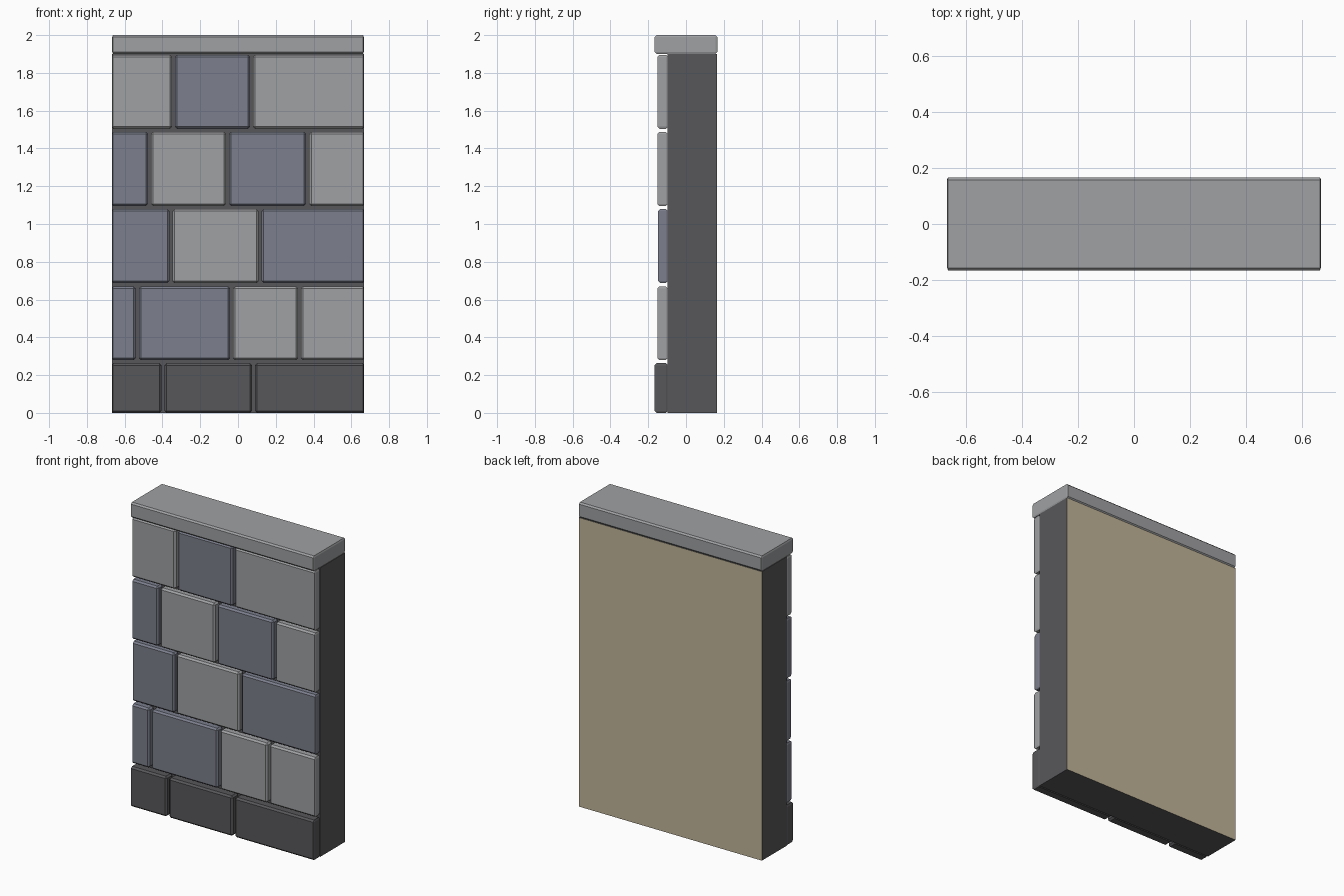
import bpy, bmesh
from mathutils import Vector

if "Cube" in bpy.data.objects:
    bpy.data.objects.remove(bpy.data.objects["Cube"])

def material(name, rgb):
    m = bpy.data.materials.new(name)
    m.diffuse_color = (*rgb, 1)
    m.use_nodes = True
    m.node_tree.nodes["Principled BSDF"].inputs["Base Color"].default_value = m.diffuse_color
    return m

LIGHT = material("light stone", (0.35, 0.355, 0.365))
BLUE = material("blue grey stone", (0.20, 0.212, 0.265))
DARK = material("dark stone", (0.097, 0.097, 0.105))
PLASTER = material("beige plaster", (0.53, 0.46, 0.32))

HALF = 0.666     # half the wall width
BACK = 0.165     # rear plane
CORE_FRONT = -0.097
GAP = 0.016      # mortar gap between stones
BEVEL = 0.011
END = 0.004      # slimmer chamfer at the wall ends

def finish(name, bm, mats):
    bmesh.ops.recalc_face_normals(bm, faces=bm.faces)
    me = bpy.data.meshes.new(name)
    bm.to_mesh(me)
    bm.free()
    for m in mats:
        me.materials.append(m)
    ob = bpy.data.objects.new(name, me)
    bpy.context.collection.objects.link(ob)
    return ob

def chamfer_box(name, lo, hi, mat, left=BEVEL, right=BEVEL, b=BEVEL):
    """Box with chamfered edges; left/right set the chamfer along x."""
    bm = bmesh.new()
    for x, dx in ((lo[0], left), (hi[0], -right)):
        for y, dy in ((lo[1], b), (hi[1], -b)):
            for z, dz in ((lo[2], b), (hi[2], -b)):
                bm.verts.new((x, y + dy, z + dz))
                bm.verts.new((x + dx, y, z + dz))
                bm.verts.new((x + dx, y + dy, z))
    bmesh.ops.convex_hull(bm, input=bm.verts)
    bmesh.ops.dissolve_limit(bm, angle_limit=0.01, verts=bm.verts, edges=bm.edges)
    return finish(name, bm, [mat])

# wall core with a plastered rear face
bm = bmesh.new()
bmesh.ops.create_cube(bm, size=1)
lo, hi = Vector((-HALF, CORE_FRONT, 0)), Vector((HALF, BACK - 0.002, 1.9))
for v in bm.verts:
    v.co = (lo + hi) / 2 + Vector(a * s for a, s in zip(v.co, hi - lo))
bm.normal_update()
for f in bm.faces:
    f.material_index = 1 if f.normal.y > 0.5 else 0
finish("wall_core", bm, [DARK, PLASTER])

# stone courses: z range, front y, joint positions, colours
courses = [
    (0.0, 0.263, -0.166, (-0.397, 0.082), (DARK, DARK, DARK)),
    (0.279, 0.670, -0.152, (-0.533, -0.034, 0.326), (BLUE, BLUE, LIGHT, LIGHT)),
    (0.687, 1.079, -0.147, (-0.355, 0.117), (BLUE, LIGHT, BLUE)),
    (1.096, 1.488, -0.152, (-0.469, -0.056, 0.369), (BLUE, LIGHT, BLUE, LIGHT)),
    (1.504, 1.896, -0.152, (-0.342, 0.072), (LIGHT, BLUE, LIGHT)),
]
for r, (z0, z1, front, joints, mats) in enumerate(courses):
    edges = [-HALF - GAP / 2, *joints, HALF + GAP / 2]
    for i, mat in enumerate(mats):
        chamfer_box(f"stone_{r + 1}_{i + 1}",
                    (edges[i] + GAP / 2, front, z0),
                    (edges[i + 1] - GAP / 2, CORE_FRONT + 0.001, z1), mat,
                    END if i == 0 else BEVEL,
                    END if i == len(mats) - 1 else BEVEL)

# coping slab along the top
chamfer_box("coping", (-HALF, -0.166, 1.9), (HALF, 0.166, 2.0), LIGHT, END, END, 0.01)
